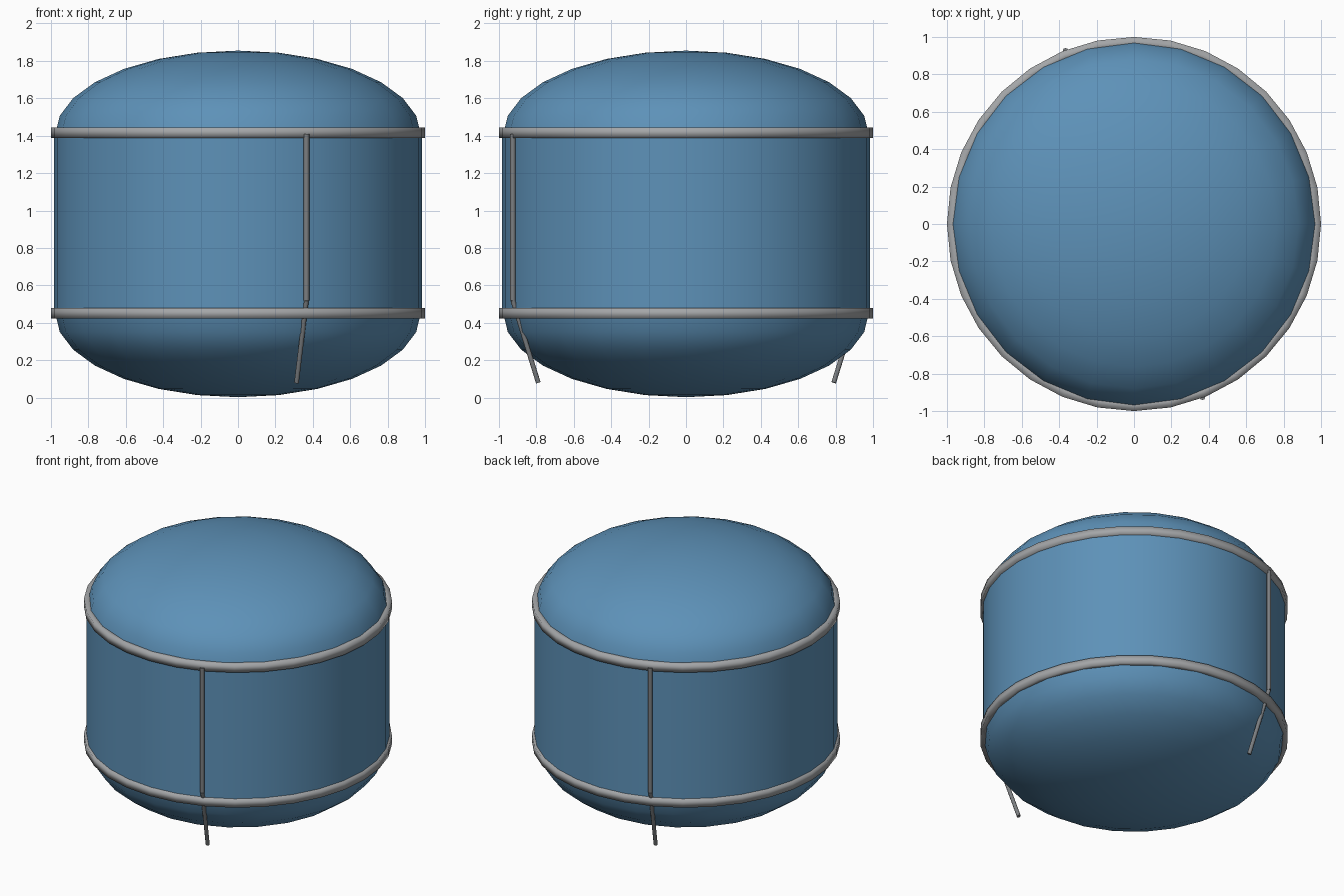
import bpy, bmesh, math
from mathutils import Vector

cube = bpy.data.objects.get("Cube")
if cube:
    bpy.data.objects.remove(cube, do_unlink=True)


def material(name, rgb):
    m = bpy.data.materials.new(name)
    m.use_nodes = True
    color = (*rgb, 1)
    m.diffuse_color = color
    m.node_tree.nodes["Principled BSDF"].inputs["Base Color"].default_value = color
    return m


blue = material("tank blue", (0.11, 0.285, 0.48))
light_grey = material("band grey", (0.37, 0.38, 0.39))
dark_grey = material("pipe grey", (0.2, 0.21, 0.22))


def add_object(name, bm, mat, angle=40):
    bmesh.ops.recalc_face_normals(bm, faces=bm.faces)
    mesh = bpy.data.meshes.new(name)
    bm.to_mesh(mesh)
    bm.free()
    mesh.materials.append(mat)
    obj = bpy.data.objects.new(name, mesh)
    bpy.context.collection.objects.link(obj)
    bpy.ops.object.select_all(action="DESELECT")
    obj.select_set(True)
    bpy.context.view_layer.objects.active = obj
    bpy.ops.object.shade_smooth_by_angle(angle=math.radians(angle))
    return obj


def lathe(name, profile, steps, mat, closed=False, angle=40):
    """Spin a profile of (radius, z) points about the vertical axis."""
    bm = bmesh.new()
    verts = [bm.verts.new((r, 0, z)) for r, z in profile]
    edges = [bm.edges.new(pair) for pair in zip(verts, verts[1:])]
    if closed:
        edges.append(bm.edges.new((verts[-1], verts[0])))
    bmesh.ops.spin(bm, geom=verts + edges, axis=(0, 0, 1), cent=(0, 0, 0),
                   angle=math.tau, steps=steps, use_duplicate=False)
    bmesh.ops.remove_doubles(bm, verts=bm.verts, dist=0.0005)
    return add_object(name, bm, mat, angle)


def rod(name, start, end, radius):
    start, end = Vector(start), Vector(end)
    span = end - start
    bm = bmesh.new()
    bmesh.ops.create_cone(bm, cap_ends=True, segments=8, radius1=radius,
                          radius2=radius, depth=span.length)
    turn = span.to_track_quat("Z", "Y").to_matrix().to_4x4()
    bm.transform(turn)
    bmesh.ops.translate(bm, verts=bm.verts, vec=(start + end) / 2)
    return add_object(name, bm, dark_grey, 50)


LOW, HIGH = 0.45, 1.417      # band heights
DOME_R, DOME_H = 0.977, 0.447

# Tank wall
lathe("tank_wall", [(0.983, LOW), (0.983, HIGH)], 32, blue)

# Domed ends
for name, base, side in (("top_dome", 1.408, 1), ("bottom_dome", DOME_H + 0.002, -1)):
    arc = [math.pi / 2 * i / 7 for i in range(8)]
    lathe(name, [(DOME_R * math.cos(a), base + side * DOME_H * math.sin(a)) for a in arc],
          24, blue, angle=60)

# Bands around both ends of the wall
for name, z in (("upper_band", HIGH), ("lower_band", LOW)):
    t = 0.028
    section = [(1.0, z - t), (1.0, z + t), (1.0 - 2 * t, z + t), (1.0 - 2 * t, z - t)]
    lathe(name, section, 32, light_grey, closed=True, angle=100)

# Pipes on opposite sides, bent inward beneath the tank
for name, s in (("front", 1), ("back", -1)):
    elbow = (0.366 * s, -0.926 * s, 0.52)
    rod(name + "_pipe", (elbow[0], elbow[1], 1.41), elbow, 0.015)
    rod(name + "_pipe_foot", elbow, (0.313 * s, -0.79 * s, 0.08), 0.0135)
